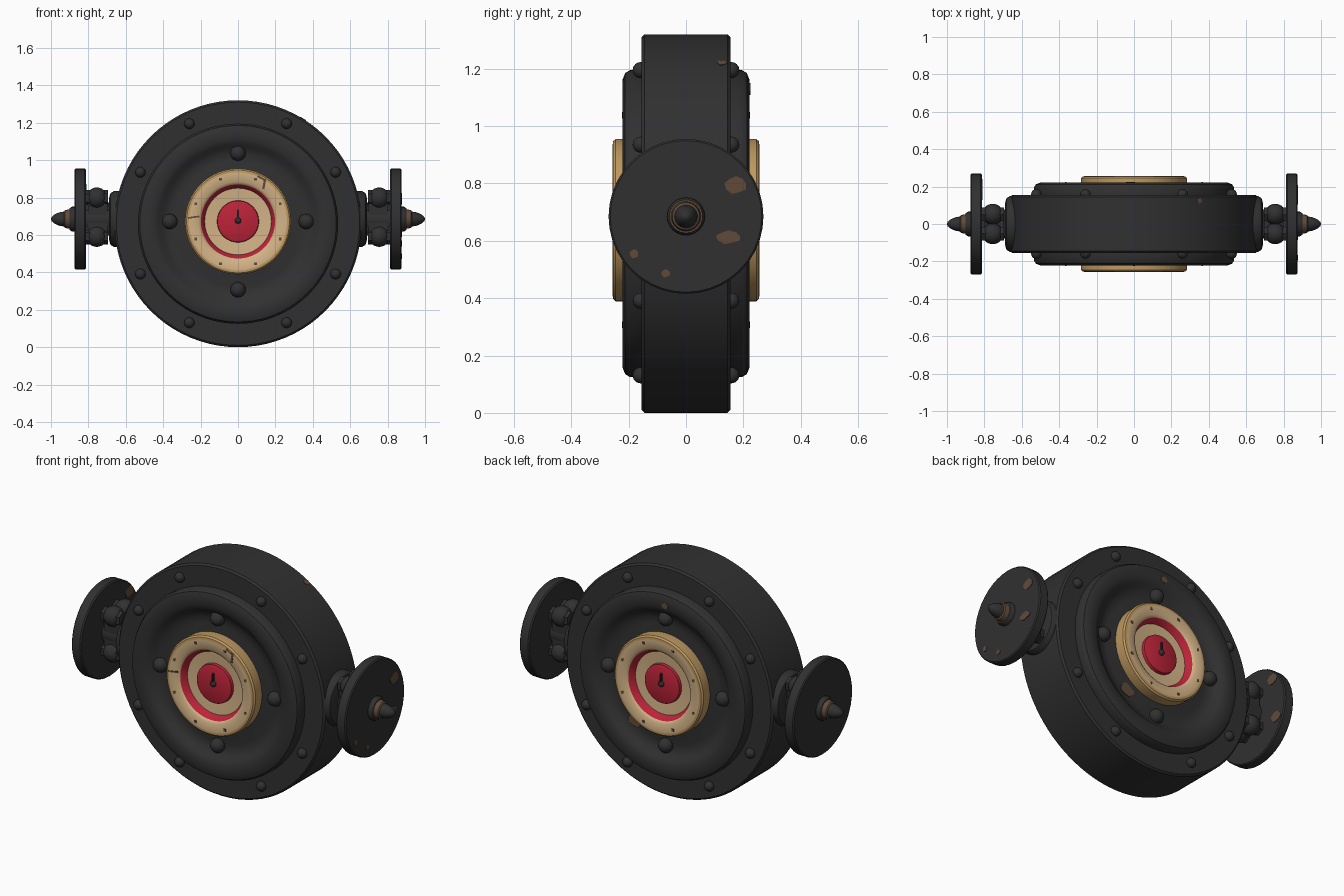
import bpy, bmesh
from math import cos, sin, pi, radians
from mathutils import Matrix, Vector

cube = bpy.data.objects.get("Cube")
if cube:
    bpy.data.objects.remove(cube, do_unlink=True)


def make_material(name, rgb):
    mat = bpy.data.materials.new(name)
    mat.use_nodes = True
    mat.diffuse_color = (*rgb, 1)
    bsdf = next(n for n in mat.node_tree.nodes if n.type == 'BSDF_PRINCIPLED')
    bsdf.inputs["Base Color"].default_value = (*rgb, 1)
    bsdf.inputs["Roughness"].default_value = 0.7
    return mat


DARK = make_material("dark iron", (0.03, 0.03, 0.03))
TAN = make_material("ivory tan", (0.65, 0.45, 0.24))
GOLD = make_material("golden edge", (0.52, 0.32, 0.12))
RED = make_material("red", (0.50, 0.017, 0.04))
RUST = make_material("rust brown", (0.115, 0.07, 0.042))

WHEEL_Z, HUB_Z, AXLE_Z = 0.66, 0.672, 0.685


def finish(name, bm, mats, matrix):
    bmesh.ops.recalc_face_normals(bm, faces=bm.faces)
    mesh = bpy.data.meshes.new(name)
    bm.to_mesh(mesh)
    bm.free()
    for m in mats:
        mesh.materials.append(m)
    mesh.shade_smooth()
    mesh.set_sharp_from_angle(angle=radians(35))
    obj = bpy.data.objects.new(name, mesh)
    obj.matrix_world = matrix
    bpy.context.collection.objects.link(obj)
    return obj


def lathe(name, profile, matrix, mats, bands=None, sides=64):
    """Turn (radius, height) points about local z; bands gives a slot per segment."""
    bm = bmesh.new()
    rings = [[bm.verts.new((r * cos(2 * pi * i / sides), r * sin(2 * pi * i / sides), h))
              for i in range(sides)] for r, h in profile]
    for k in range(len(rings) - 1):
        for i in range(sides):
            j = (i + 1) % sides
            f = bm.faces.new((rings[k][i], rings[k][j], rings[k + 1][j], rings[k + 1][i]))
            f.material_index = bands[k] if bands else 0
    bmesh.ops.remove_doubles(bm, verts=bm.verts, dist=1e-5)
    return finish(name, bm, mats, matrix)


def box(name, size, loc, mat, bevel=0.0, turn=0):
    bm = bmesh.new()
    bmesh.ops.create_cube(bm, size=1, matrix=Matrix.Diagonal((*size, 1)))
    if bevel:
        bmesh.ops.bevel(bm, geom=bm.edges[:], offset=bevel, segments=2, affect='EDGES')
    return finish(name, bm, [mat], Matrix.Translation(loc) @ Matrix.Rotation(turn, 4, 'Y'))


def ball(name, radius, loc, mat=DARK):
    bm = bmesh.new()
    bmesh.ops.create_uvsphere(bm, u_segments=20, v_segments=12, radius=radius)
    return finish(name, bm, [mat], Matrix.Translation(loc))


def patch(name, width, height, matrix):
    """Thin irregular rust plate."""
    bm = bmesh.new()
    bmesh.ops.create_cone(bm, cap_ends=True, segments=9, radius1=1, radius2=1, depth=1)
    for v in bm.verts:
        wobble = 1 + 0.12 * sin(5 * v.co.x + 3 * v.co.y)
        v.co = Vector((v.co.x * width * wobble, v.co.y * height * wobble, v.co.z * 0.004))
    return finish(name, bm, [RUST], matrix)


def facing(loc, axis, angle):
    return Matrix.Translation(loc) @ Matrix.Rotation(angle, 4, axis)


# Wheel body: flat rim, raised ridge and shallow dish, mirrored front to back
half = [(0, .185), (.29, .185), (.34, .175), (.375, .177), (.405, .19), (.425, .208),
        (.45, .22), (.50, .222), (.525, .212), (.535, .195), (.535, .155),
        (.65, .155), (.66, .145)]
lathe("wheel_body", half + [(r, -h) for r, h in reversed(half)],
      facing((0, 0, WHEEL_Z), 'X', pi / 2), [DARK], sides=80)

# Hub and bolts on both faces
hub = [(0, .15), (.275, .15), (.283, .19), (.283, .245), (.275, .254), (.262, .256),
       (.212, .252), (.198, .243), (.178, .205), (.112, .2), (.11, .218), (.1, .223), (0, .223)]
hub_bands = [1, 1, 1, 1, 1, 0, 0, 2, 0, 2, 2, 2]
for side, s, angle in (("front", -1, pi / 2), ("back", 1, -pi / 2)):
    lathe(side + "_hub", hub, facing((0, 0, HUB_Z), 'X', angle), [TAN, GOLD, RED], hub_bands)
    ball(side + "_hub_pin", .017, (0, s * .224, HUB_Z + .005))
    box(side + "_hub_needle", (.012, .02, .06), (0, s * .226, HUB_Z + .035), DARK, .003)
    for i in range(4):
        a = i * pi / 2
        ball(side + "_large_bolt", .041, (.365 * cos(a), s * .183, HUB_Z + .365 * sin(a)))
    for sx in (-1, 1):
        for sz in (-1, 1):
            for x, z in ((.26, .532), (.522, .272)):
                ball(side + "_rim_bolt", .028, (sx * x, s * .158, WHEEL_Z + 0.003 + sz * z))
    for i in range(8):
        a = (i + .5) * pi / 4
        box(side + "_hub_rivet", (.014, .006, .014),
            (.245 * cos(a), s * .254, HUB_Z + .245 * sin(a)), RUST)

# Cracks in the front hub
box("hub_crack_upper", (.012, .006, .055), (.14, -.254, .872), RUST, turn=.2)
box("hub_crack_tail", (.04, .006, .01), (.122, -.253, .905), RUST, turn=.5)
box("hub_crack_left", (.06, .006, .009), (-.237, -.254, .695), RUST, turn=-.15)

# Axle assemblies on both sides
for side, s in (("left", 1), ("right", -1)):
    out = facing((0, 0, AXLE_Z), 'Y', s * pi / 2)
    lathe(side + "_collar", [(0, .6), (.15, .6), (.15, .662), (.138, .682), (.11, .69), (0, .69)],
          out, [DARK], sides=40)
    lathe(side + "_axle", [(0, .68), (.078, .68), (.078, .82), (0, .82)], out, [DARK], sides=24)
    box(side + "_bracket", (.13, .15, .2), (s * .75, 0, AXLE_Z), DARK, .012)
    for sy in (-1, 1):
        for sz in (-1, 1):
            loc = (s * .755, sy * .052, AXLE_Z + .01 + sz * .103)
            ball(side + "_bracket_bolt", .056, loc)
            lathe(side + "_bolt_nut", [(0, -.06), (.042, -.06), (.042, .06), (0, .06)],
                  facing(loc, 'Y', pi / 2), [DARK], sides=6)
    lathe(side + "_disc", [(0, .813), (.264, .813), (.27, .82), (.27, .868), (.264, .874), (0, .874)],
          out, [DARK], sides=40)
    lathe(side + "_spike", [(0, .86), (.066, .86), (.066, .888), (.058, .9), (.052, .9),
                            (.048, .925), (.04, .93), (.036, .955), (.025, .98), (.012, .996), (0, 1)],
          out, [DARK, RUST], [0, 0, 0, 1, 1, 1, 0, 0, 0, 0], sides=24)

# Rust patches on the discs (y, z, width, height)
for y, z, w, h in ((.175, .795, .038, .03), (.15, .613, .042, .023),
                   (-.18, .555, .015, .016), (-.07, .487, .015, .014)):
    turn = Matrix.Rotation(pi / 2, 4, 'Z') @ Matrix.Rotation(pi / 2, 4, 'X')
    patch("left_disc_rust", w, h, Matrix.Translation((.875, y, z)) @ turn)
for y, z in ((.17, .84), (.2, .6)):
    patch("right_disc_inner_rust", .03, .04, facing((-.812, y, z), 'Y', pi / 2))

# Rust patches on the wheel
patch("back_dish_rust", .045, .04, facing((.2, .181, .4), 'X', pi / 2))
patch("rim_rust", .016, .016,
      facing((0, 0, WHEEL_Z), 'Y', radians(32)) @ Matrix.Translation((0, .125, .66)))
patch("ridge_rust", .02, .02, facing((-.02, .222, 1.13), 'X', pi / 2))
